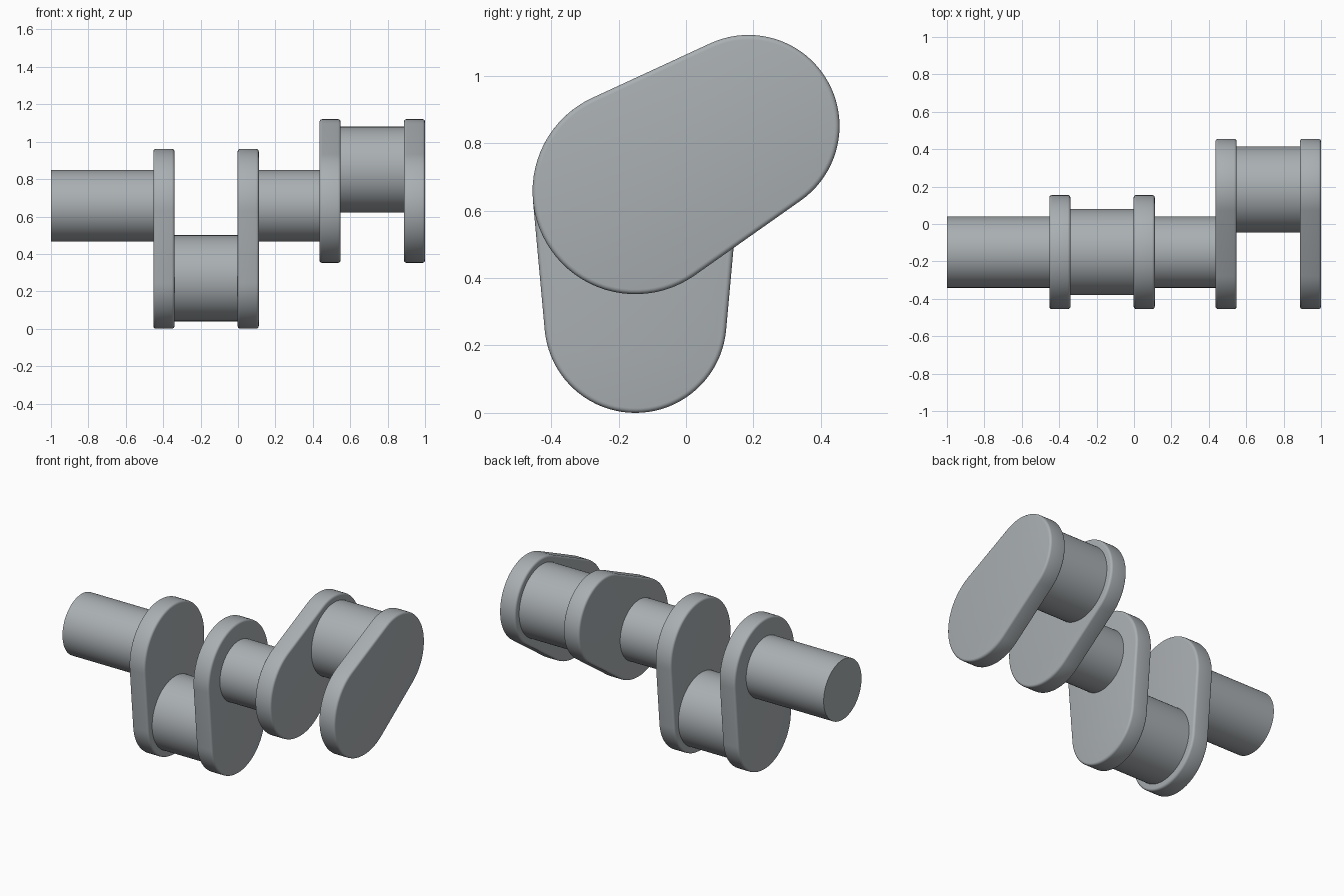
import bpy
import bmesh
import math

if "Cube" in bpy.data.objects:
    bpy.data.objects.remove(bpy.data.objects["Cube"])

steel = bpy.data.materials.new("steel_grey")
steel.diffuse_color = (0.40, 0.43, 0.45, 1)
steel.use_nodes = True
steel.node_tree.nodes["Principled BSDF"].inputs["Base Color"].default_value = steel.diffuse_color

AXIS = (-0.15, 0.657)      # main shaft axis (y, z)
THROW = 0.387              # offset of each crank pin from the axis
HUB_R, END_R = 0.305, 0.27 # radii of the two rounded web ends
BEVEL = 0.014


def pin_centre(angle):
    return (AXIS[0] + THROW * math.cos(angle), AXIS[1] + THROW * math.sin(angle))


def arc(centre, radius, start, end, n=40):
    return [(centre[0] + radius * math.cos(start + (end - start) * i / n),
             centre[1] + radius * math.sin(start + (end - start) * i / n))
            for i in range(n + 1)]


def extrude_x(name, outline, x0, x1, bevel=0.0):
    """Solid with a y-z outline running from x0 to x1."""
    bm = bmesh.new()
    face = bm.faces.new([bm.verts.new((x0, y, z)) for y, z in outline])
    res = bmesh.ops.extrude_face_region(bm, geom=[face], use_keep_orig=True)
    moved = [g for g in res["geom"] if isinstance(g, bmesh.types.BMVert)]
    bmesh.ops.translate(bm, verts=moved, vec=(x1 - x0, 0, 0))
    bmesh.ops.recalc_face_normals(bm, faces=bm.faces)
    if bevel:
        rims = [e for e in bm.edges
                if abs(e.verts[0].co.x - e.verts[1].co.x) < 1e-6]
        bmesh.ops.bevel(bm, geom=rims, offset=bevel, segments=4,
                        profile=0.5, affect='EDGES')
    mesh = bpy.data.meshes.new(name)
    bm.to_mesh(mesh)
    bm.free()
    mesh.materials.append(steel)
    obj = bpy.data.objects.new(name, mesh)
    bpy.context.collection.objects.link(obj)
    bpy.ops.object.select_all(action='DESELECT')
    obj.select_set(True)
    bpy.context.view_layer.objects.active = obj
    bpy.ops.object.shade_smooth_by_angle(angle=math.radians(30))
    return obj


def cylinder(name, centre, radius, x0, x1):
    extrude_x(name, arc(centre, radius, 0, 2 * math.pi, 80)[:-1], x0, x1)


def web(name, angle, x0, x1):
    """Rounded plate: two circles joined by their common tangents."""
    t = math.acos((HUB_R - END_R) / THROW)
    outline = (arc(pin_centre(angle), END_R, angle - t, angle + t)
               + arc(AXIS, HUB_R, angle + t, angle + 2 * math.pi - t))
    extrude_x(name, outline, x0, x1, BEVEL)


# Main shaft journals
cylinder("end_journal", AXIS, 0.191, -1.0, -0.44)
cylinder("middle_journal", AXIS, 0.191, 0.10, 0.445)

# Two throws, each a pin held between a pair of webs
for label, angle, x in (("lower", math.radians(-90), -0.453),
                        ("upper", math.radians(30), 0.436)):
    web(label + "_left_web", angle, x, x + 0.113)
    web(label + "_right_web", angle, x + 0.451, x + 0.564)
    cylinder(label + "_crank_pin", pin_centre(angle), 0.23, x + 0.10, x + 0.46)
